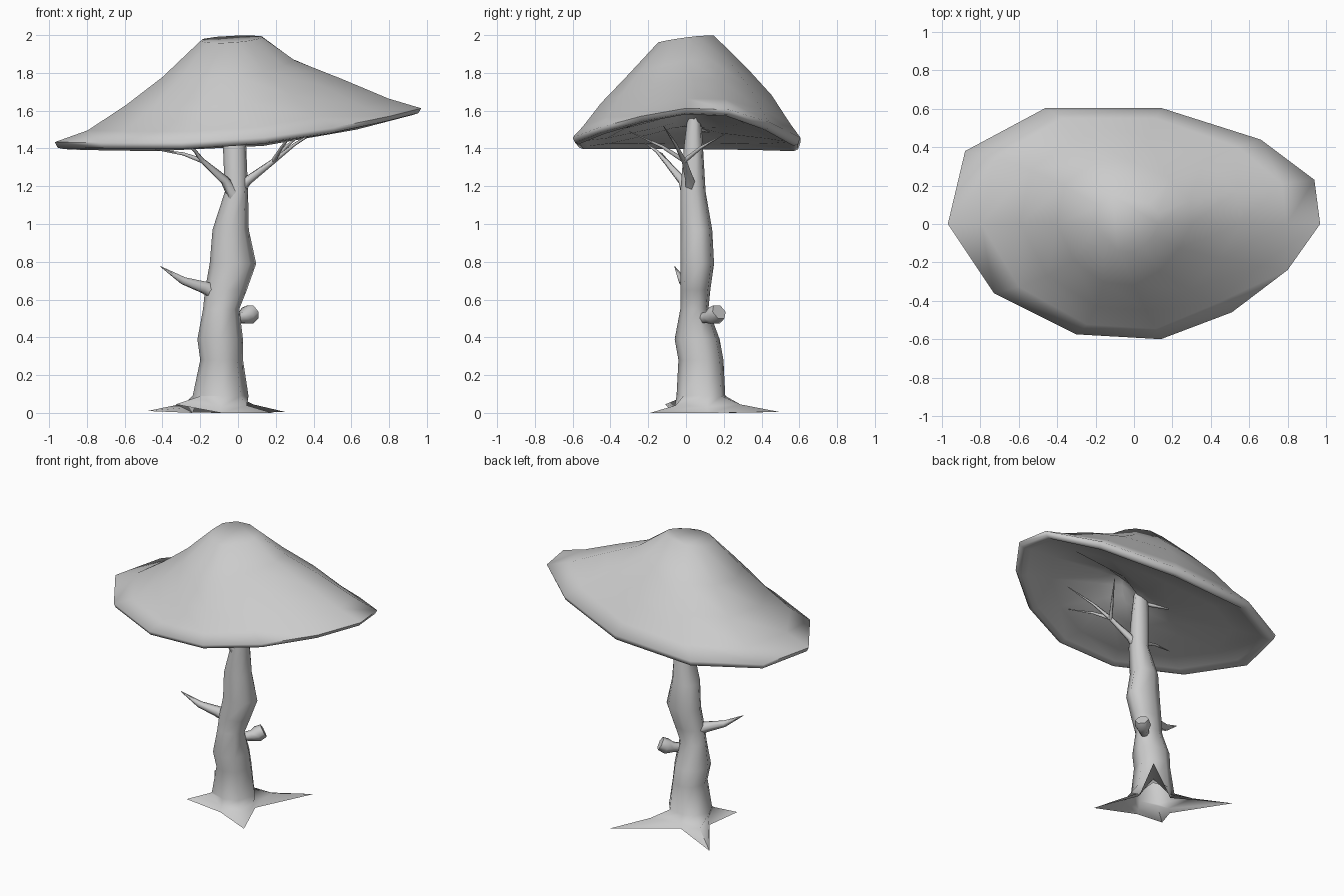
import bpy, bmesh, math
from mathutils import Vector

if "Cube" in bpy.data.objects:
    bpy.data.objects.remove(bpy.data.objects["Cube"])


def loft(name, rings, angle=80, close_start=True):
    """Skin a list of equal-length rings and close the ends."""
    bm = bmesh.new()
    vr = [[bm.verts.new(p) for p in r] for r in rings]
    n = len(rings[0])
    for a, b in zip(vr, vr[1:]):
        for i in range(n):
            j = (i + 1) % n
            bm.faces.new((a[i], a[j], b[j], b[i]))
    if close_start:
        bm.faces.new(vr[0][::-1])
    bm.faces.new(vr[-1])
    bmesh.ops.recalc_face_normals(bm, faces=bm.faces)
    me = bpy.data.meshes.new(name)
    bm.to_mesh(me)
    bm.free()
    ob = bpy.data.objects.new(name, me)
    bpy.context.collection.objects.link(ob)
    bpy.ops.object.select_all(action='DESELECT')
    ob.select_set(True)
    bpy.context.view_layer.objects.active = ob
    bpy.ops.object.shade_smooth_by_angle(angle=math.radians(angle))
    return ob


def tube(name, path, radii, sides=5):
    """Tapered limb along a path."""
    pts = [Vector(p) for p in path]
    rings = []
    for i, p in enumerate(pts):
        d = pts[min(i + 1, len(pts) - 1)] - pts[max(i - 1, 0)]
        q = d.to_track_quat('Z', 'Y')
        rings.append([p + q @ Vector((radii[i] * math.cos(k * math.tau / sides),
                                      radii[i] * math.sin(k * math.tau / sides), 0))
                      for k in range(sides)])
    return loft(name, rings)


# Cap: 12-sided lopsided outline, raised on the right
outline = [(-.97, 0), (-.73, -.36), (-.30, -.575), (.14, -.60), (.51, -.46), (.80, -.24),
           (.97, 0), (.94, .23), (.66, .44), (.14, .605), (-.46, .605), (-.88, .38)]


def rim_z(x):
    return 1.43 + (.18 if x > -.4 else .02) * ((x + .4) / 1.36) ** 2


def cap_ring(fx, fy, shift, h):
    ring = []
    for x, y in outline:
        px, py = fx * x + shift, fy * y
        ring.append((px, py, rim_z(x) * (1 - h) + h * (1.98 + .06 * px + .12 * py)))
    return ring


cap_rings = [cap_ring(*r) for r in (
    (.17, .245, -.035, 1), (.36, .53, -.05, .66), (.59, .75, -.02, .385), (.82, .91, 0, .125),
    (1, 1, 0, 0), (.985, .98, 0, -.06), (.95, .94, 0, -.075), (.9, .9, 0, -.04),
    (.7, .7, 0, -.01), (.3, .3, 0, .09), (.1, .1, 0, .15))]
loft("cap", cap_rings)

# Trunk: irregular rings (z, x min, x max, y min, y max), flaring into four pointed roots
angles = [math.radians(a) for a in (14, 55, 100, 137, 182, 222, 270, 314)]
root_tips = {1: (.25, .495, .005), 3: (-.48, .42, .01), 5: (-.33, -.11, .045), 7: (.18, -.19, 0)}
base = Vector((-.09, .08, 0))


def star(reach, valley, z):
    ring = []
    for i, a in enumerate(angles):
        if i in root_tips:
            t = Vector(root_tips[i])
            p = base.lerp(t, reach)
            p.z = t.z + z
        else:
            p = base + Vector((valley * math.cos(a), valley * math.sin(a), z * .8))
        ring.append(p)
    return ring


trunk_rings = [star(1, .15, 0), star(.5, .14, .04)]
for z, x0, x1, y0, y1 in ((.09, -.24, .06, -.05, .21), (.28, -.20, .03, -.04, .20),
                          (.39, -.215, .03, -.06, .18), (.55, -.185, .01, -.03, .12),
                          (.65, -.175, .05, -.03, .13), (.79, -.15, .10, -.03, .15),
                          (.97, -.135, .06, -.03, .14), (1.17, -.07, .055, -.03, .105),
                          (1.42, -.08, .045, -.01, .09), (1.58, -.07, .03, .01, .08)):
    trunk_rings.append([((x0 + x1) / 2 + (x1 - x0) / 2 * math.cos(a),
                         (y0 + y1) / 2 + (y1 - y0) / 2 * math.sin(a), z) for a in angles])
loft("trunk_with_roots", trunk_rings, close_start=False)

# Side branch and cut stub
tube("side_branch", [(-.08, .06, .62), (-.18, .02, .665), (-.29, -.02, .70), (-.41, -.06, .775)],
     [.05, .035, .022, .002], 6)
tube("cut_stub", [(-.04, .07, .50), (.02, .12, .505), (.05, .15, .515), (.08, .175, .535)],
     [.025, .035, .052, .045], 6)

# Forked limbs below the cap, ending in thin twigs
fork_r, fork_l = (.19, -.01, 1.335), (-.19, -.11, 1.335)
tube("right_limb", [(-.01, .03, 1.17), (.05, .02, 1.23), fork_r], [.04, .025, .014])
tube("left_limb", [(-.02, .01, 1.15), (-.07, -.02, 1.23), fork_l], [.04, .025, .014])
twigs = {
    "right_twig": (fork_r, [(.30, -.30, 1.49), (.34, .21, 1.48), (.46, -.12, 1.52)]),
    "left_twig": (fork_l, [(-.44, -.17, 1.395), (-.28, -.22, 1.43)]),
    "high_twig": ((-.03, .05, 1.5), [(-.60, .30, 1.45)])}
for name, (start, tips) in twigs.items():
    for i, tip in enumerate(tips):
        mid = Vector(start).lerp(Vector(tip), .4) + Vector((0, 0, .012))
        tube(f"{name}_{i + 1}", [start, mid, tip], [.014, .009, .002])
